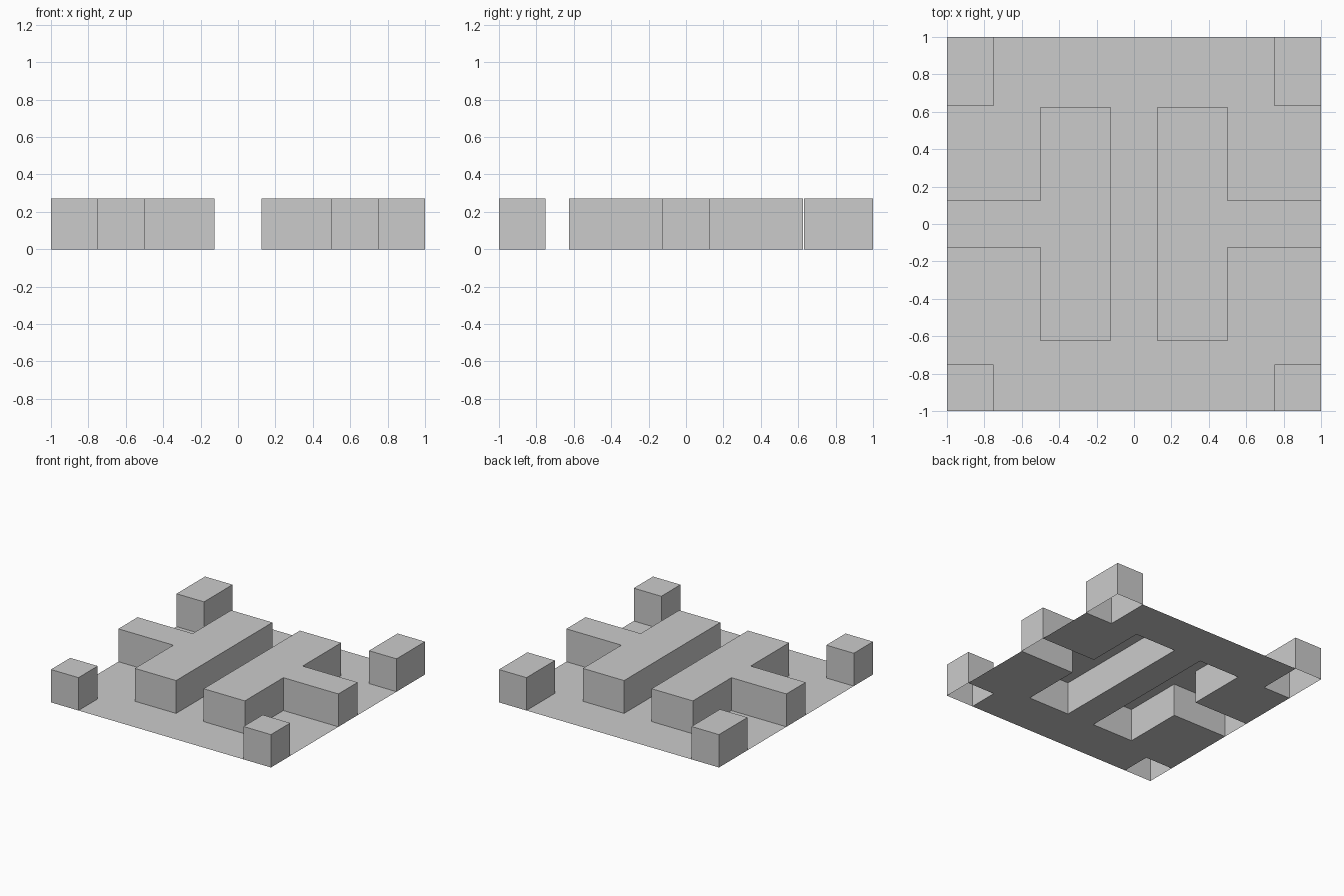
import bpy
import bmesh

if "Cube" in bpy.data.objects:
    bpy.data.objects.remove(bpy.data.objects["Cube"])

HEIGHT = 0.27


def make_object(name, bm):
    mesh = bpy.data.meshes.new(name)
    bm.to_mesh(mesh)
    bm.free()
    obj = bpy.data.objects.new(name, mesh)
    bpy.context.collection.objects.link(obj)
    return obj


def add_outline(bm, outline, z):
    """Flat upward-facing polygon (outline runs counter-clockwise)."""
    return bm.faces.new([bm.verts.new((x, y, z)) for x, y in outline])


def raised_block(name, outline):
    """Open-bottomed block standing on z = 0."""
    bm = bmesh.new()
    top = list(add_outline(bm, outline, HEIGHT).verts)
    base = [bm.verts.new((v.co.x, v.co.y, 0)) for v in top]
    for i in range(len(top)):
        j = (i + 1) % len(top)
        bm.faces.new((base[i], base[j], top[j], top[i]))
    return make_object(name, bm)


def mirrored(outline):
    """The same outline on the -x side, still counter-clockwise."""
    return [(-x, y) for x, y in reversed(outline)]


def rectangle(x0, y0, x1, y1):
    return [(x0, y0), (x1, y0), (x1, y1), (x0, y1)]


# Raised parts on the right half
tee = [(0.125, -0.625), (0.5, -0.625), (0.5, -0.125), (1, -0.125),
       (1, 0.125), (0.5, 0.125), (0.5, 0.625), (0.125, 0.625)]
blocks = {
    "tee_wall": tee,
    "front_corner_block": rectangle(0.75, -1, 1, -0.75),
    "back_corner_block": rectangle(0.75, 0.63, 1, 1),
}
for name, outline in blocks.items():
    raised_block(name + "_right", outline)
    raised_block(name + "_left", mirrored(outline))

# Floor sheet, cut away beneath every block
half = [(0.75, -1), (0.75, -0.75), (1, -0.75), (1, -0.125),
        (0.5, -0.125), (0.5, -0.625), (0.125, -0.625), (0.125, 0.625),
        (0.5, 0.625), (0.5, 0.125), (1, 0.125), (1, 0.63),
        (0.75, 0.63), (0.75, 1)]
floor = bmesh.new()
add_outline(floor, half + mirrored(half), 0)
make_object("floor", floor)
